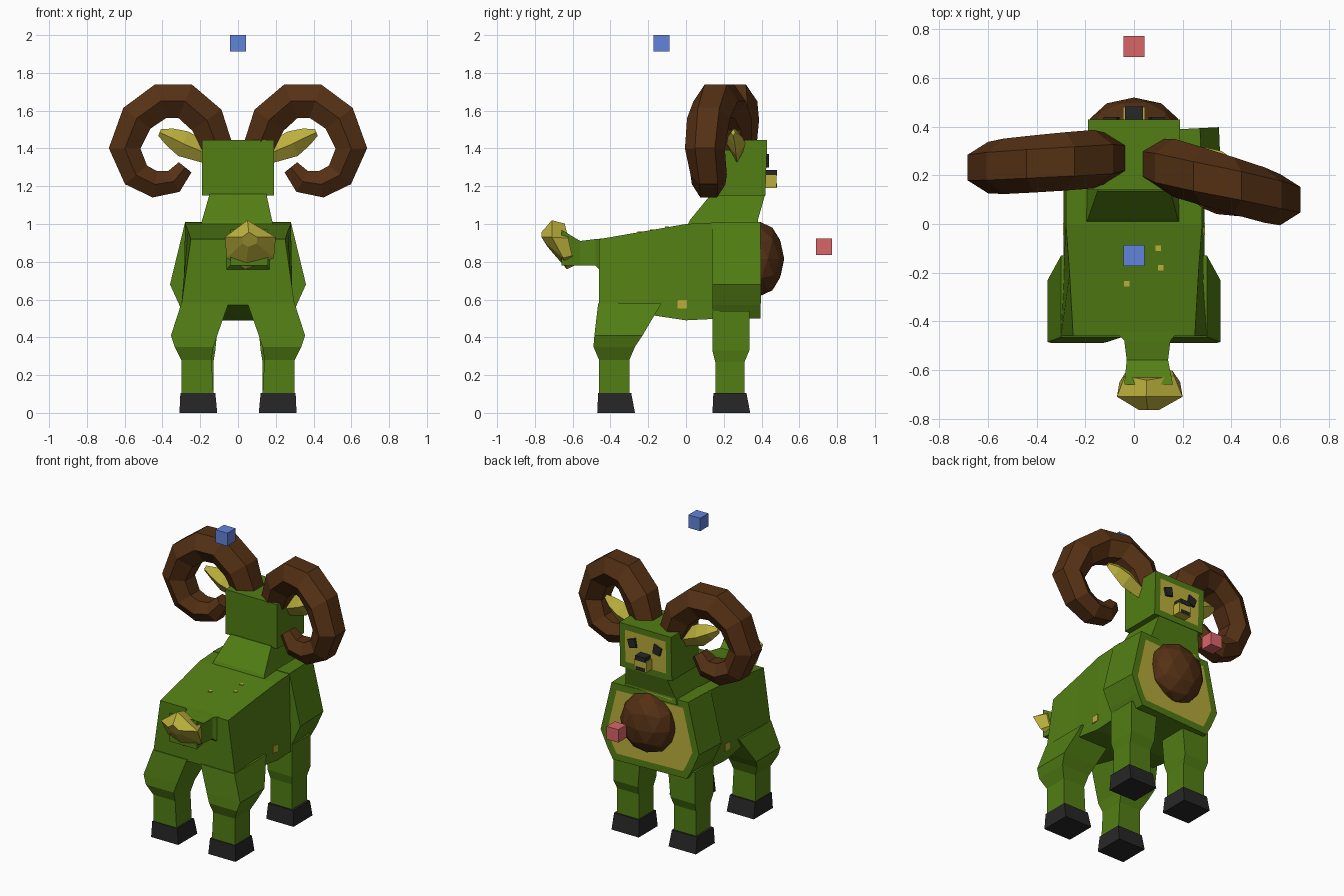
import bpy, bmesh, math
from mathutils import Vector

cube = bpy.data.objects.get("Cube")
if cube:
    bpy.data.objects.remove(cube, do_unlink=True)


def material(name, r, g, b):
    m = bpy.data.materials.new(name)
    m.use_nodes = True
    m.diffuse_color = (r, g, b, 1)
    m.node_tree.nodes["Principled BSDF"].inputs["Base Color"].default_value = (r, g, b, 1)
    return m


green = material("skin green", .085, .21, .007)
yellow = material("flesh yellow", .50, .43, .045)
brown = material("horn brown", .09, .03, .007)
dark = material("hoof black", .02, .02, .02)
blue = material("marker blue", .12, .23, .70)
red = material("marker red", .70, .13, .14)


def finish(name, bm, *mats):
    bmesh.ops.recalc_face_normals(bm, faces=bm.faces)
    mesh = bpy.data.meshes.new(name)
    bm.to_mesh(mesh)
    bm.free()
    for m in mats:
        mesh.materials.append(m)
    ob = bpy.data.objects.new(name, mesh)
    bpy.context.collection.objects.link(ob)
    return ob


def loft(name, rings, mat, patch=None, patch_width=0, side=1):
    """Skin a stack of rings; patch recolours an inset of the face turned to +y."""
    bm = bmesh.new()
    loops = [[bm.verts.new((side * x, y, z)) for x, y, z in ring] for ring in rings]
    n = len(loops[0])
    for a, b in zip(loops, loops[1:]):
        for i in range(n):
            j = (i + 1) % n
            bm.faces.new((a[i], a[j], b[j], b[i]))
    bm.faces.new(loops[0])
    bm.faces.new(loops[-1])
    if patch:
        bmesh.ops.recalc_face_normals(bm, faces=bm.faces)
        face = max(bm.faces, key=lambda f: f.normal.y)
        bmesh.ops.inset_region(bm, faces=[face], thickness=patch_width, use_even_offset=True)
        face.material_index = 1
    return finish(name, bm, mat, patch or mat)


def level(z, x0, x1, y0, y1):
    return [(x0, y0, z), (x1, y0, z), (x1, y1, z), (x0, y1, z)]


def box(name, centre, size, mat):
    (x, y, z), (a, b, c) = centre, [s / 2 for s in size]
    return loft(name, [level(z - c, x - a, x + a, y - b, y + b),
                       level(z + c, x - a, x + a, y - b, y + b)], mat)


# Torso, running from rump to shoulders
loft("torso", [[(-top, y, z1), (top, y, z1), (low, y, z0), (-low, y, z0)]
               for y, z0, z1, top, low in [(-.46, .57, .92, .25, .30), (-.2, .52, .965, .265, .29),
                                           (0, .49, 1.0, .28, .29), (.2, .5, 1.01, .28, .29)]], green)

# Chest block with the pale cut face, and the round stone
half = [(.28, 1.01), (.36, .68), (.31, .57), (.27, .5)]
outline = half + [(-x, z) for x, z in reversed(half)]
loft("chest", [[(x, .14, z) for x, z in outline],
               [(x * .97, .38 + .05 * x, z) for x, z in outline]], green, yellow, .045)
bm = bmesh.new()
bmesh.ops.create_icosphere(bm, subdivisions=2, radius=1)
bmesh.ops.scale(bm, vec=(.19, .125, .195), verts=bm.verts)
bmesh.ops.translate(bm, vec=(0, .395, .815), verts=bm.verts)
finish("chest_stone", bm, brown)

# Neck and head
loft("neck", [level(.98, -.2, .19, 0, .385), level(1.02, -.19, .18, .02, .38),
              level(1.16, -.15, .15, .135, .42)], green, yellow, .03)
loft("head", [level(1.15, -.19, .19, .14, .42), level(1.445, -.19, .19, .14, .43)],
     green, yellow, .04)

# Face details
box("snout", (0, .45, 1.225), (.09, .06, .07), yellow)
box("nose", (0, .453, 1.27), (.075, .06, .03), dark)
box("mouth", (0, .478, 1.203), (.07, .008, .022), dark)
for side, label in ((1, "left"), (-1, "right")):
    loft(label + "_eye", [[(x, y, z) for x, z in
                           [(.06, 1.31), (.11, 1.3), (.125, 1.35), (.07, 1.37)]]
                          for y in (.42, .44)], dark, side=side)

# Curled horns: centre x, z and radius along the curl; lean sets the drift in y
curl = [(.11, 1.41, .085), (.165, 1.55, .1), (.28, 1.65, .1), (.41, 1.65, .098),
        (.535, 1.56, .095), (.6, 1.4, .088), (.54, 1.26, .08), (.44, 1.21, .074),
        (.34, 1.225, .066), (.28, 1.30, .045)]
for side, label, lean in ((1, "left", .3), (-1, "right", .08)):
    rings = []
    for i, (x, z, r) in enumerate(curl):
        a, b = curl[max(i - 1, 0)], curl[min(i + 1, len(curl) - 1)]
        t = Vector((b[0] - a[0], b[1] - a[1])).normalized()
        y = .28 - lean * x
        if side == 1 and i > 5:
            y = .12
        ring = []
        for k in range(6):
            w = math.tau * (k + .5) / 6
            off = r * math.cos(w) * 1.1
            ring.append((x - t.y * off, y + r * 1.2 * math.sin(w), z + t.x * off))
        rings.append(ring)
    loft(label + "_horn", rings, brown, side=side)

# Leaf-shaped ears
for side, label in ((1, "left"), (-1, "right")):
    rings = []
    for x, y, z, h, d in [(.17, .27, 1.375, .05, .03), (.29, .265, 1.425, .065, .05),
                          (.36, .26, 1.46, .045, .04), (.415, .25, 1.485, .018, .012)]:
        rings.append([(x + h * .4, y, z - h), (x, y + d, z), (x - h * .4, y, z + h), (x, y - d, z)])
    loft(label + "_ear", rings, yellow, side=side)

# Legs and hooves
hind = [(.1, .13, .3, -.46, -.3), (.28, .14, .3, -.46, -.3), (.35, .13, .335, -.49, -.27),
        (.41, .11, .355, -.485, -.23), (.58, .05, .30, -.465, -.13)]
fore = [(.1, .13, .29, .155, .31), (.27, .13, .29, .155, .31), (.33, .12, .3, .14, .335),
        (.54, .1, .3, .14, .335)]
for side, label in ((1, "left"), (-1, "right")):
    for part, levels, y in (("hind", hind, -.37), ("front", fore, .24)):
        loft(f"{label}_{part}_leg", [level(*v) for v in levels], green, side=side)
        loft(f"{label}_{part}_hoof", [level(0, .11, .31, y - .1, y + .1),
                                      level(.105, .12, .305, y - .095, y + .08)], dark, side=side)

# Tail and its pointed tuft
loft("tail", [[(x0, y, z0), (x1, y, z0), (x1, y, z1), (x0, y, z1)]
              for y, x0, x1, z0, z1 in [(-.42, -.1, .2, .72, .925), (-.48, -.04, .15, .78, .92),
                                        (-.56, -.03, .14, .78, .91), (-.66, -.04, .16, .78, .97)]], green)
tuft = [(.05, 1.02, 0), (-.07, .93, 0), (-.06, .82, .06), (.04, .76, .08), (.19, .82, .06), (.2, .93, 0)]
loft("tail_tuft", [[(.06 + (x - .06) * .75, -.59 - (z - .76) * .2, z * .85 + .135) for x, z, d in tuft],
                   [(x, -.71 + d, z) for x, z, d in tuft],
                   [(.06 + (x - .06) * .3, -.765 + d * .4, .93 + (z - .93) * .3) for x, z, d in tuft]], yellow)

# Small pale flecks on the coat
for x, y, z in ((.1, -.1, .982), (.11, -.18, .968), (-.03, -.245, .957)):
    box("back_fleck", (x, y, z), (.022, .022, .008), yellow)
for side in (1, -1):
    box("flank_fleck", (side * .288, -.02, .575), (.009, .05, .045), yellow)

# Floating marker cubes
box("top_marker", (0, -.13, 1.957), (.086, .086, .086), blue)
box("front_marker", (0, .73, .88), (.086, .086, .086), red)
